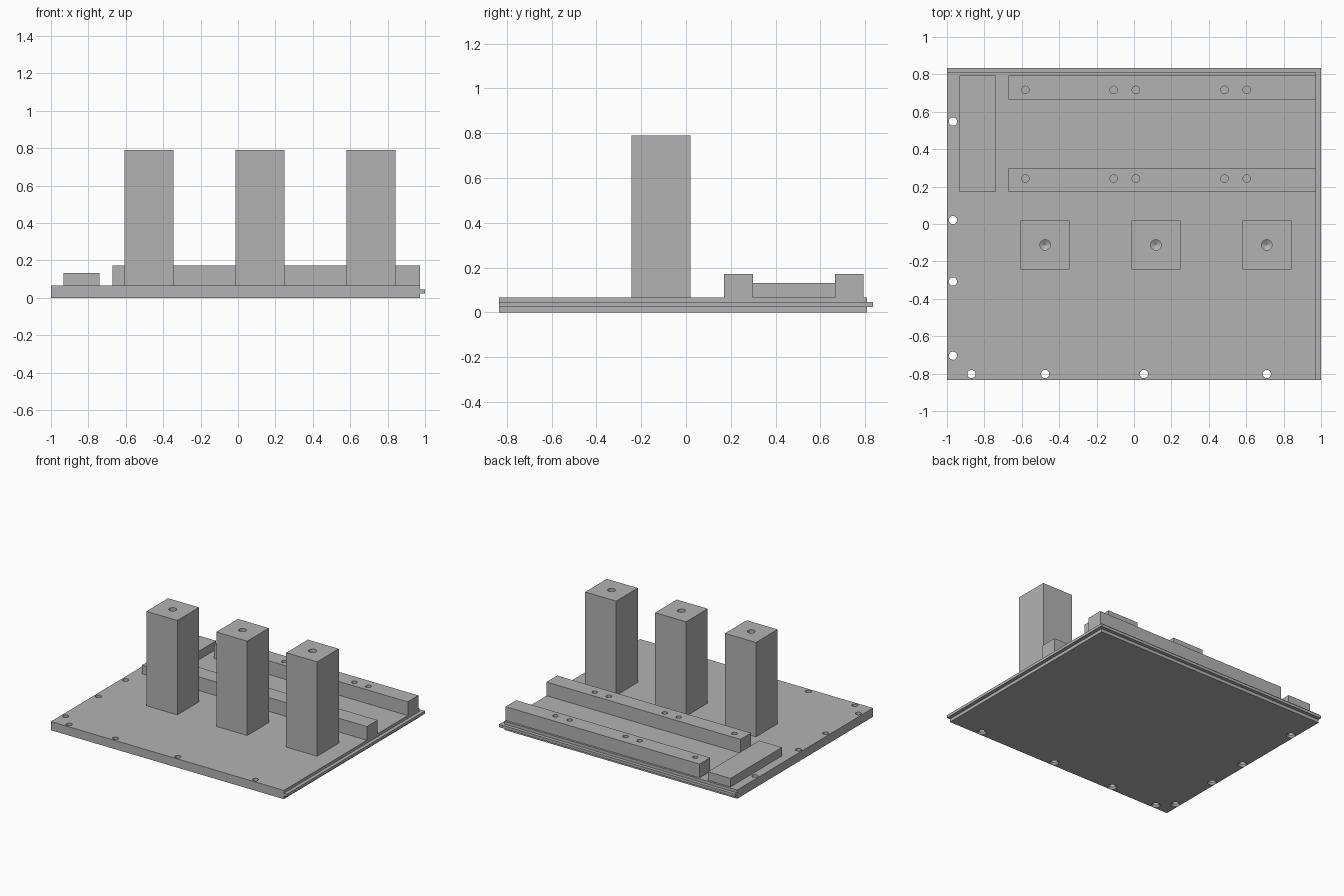
import bpy, bmesh
from mathutils import Matrix, Vector

if "Cube" in bpy.data.objects:
    bpy.data.objects.remove(bpy.data.objects["Cube"], do_unlink=True)

grey = bpy.data.materials.new("plain grey")
grey.use_nodes = True
colour = (0.45, 0.45, 0.45, 1)
grey.diffuse_color = colour
grey.node_tree.nodes["Principled BSDF"].inputs["Base Color"].default_value = colour


def make_object(name, bm):
    mesh = bpy.data.meshes.new(name)
    bm.to_mesh(mesh)
    bm.free()
    mesh.materials.append(grey)
    obj = bpy.data.objects.new(name, mesh)
    bpy.context.collection.objects.link(obj)
    return obj


def box(name, x, y, z):
    lo, hi = Vector((x[0], y[0], z[0])), Vector((x[1], y[1], z[1]))
    bm = bmesh.new()
    place = Matrix.Translation((lo + hi) / 2) @ Matrix.Diagonal((*(hi - lo), 1))
    bmesh.ops.create_cube(bm, size=1, matrix=place)
    return make_object(name, bm)


def drill(target, points, profile):
    """Cut round holes; profile lists (radius, height) from bottom to top."""
    bm = bmesh.new()
    steps = 32
    for px, py in points:
        rings = []
        for r, z in profile:
            ring = bmesh.ops.create_circle(
                bm, segments=steps, radius=r, matrix=Matrix.Translation((px, py, z)))
            rings.append(ring["verts"])
        for a, b in zip(rings, rings[1:]):
            for i in range(steps):
                j = (i + 1) % steps
                bm.faces.new((a[i], a[j], b[j], b[i]))
        bm.faces.new(rings[0][::-1])
        bm.faces.new(rings[-1])
    bmesh.ops.recalc_face_normals(bm, faces=bm.faces)
    cutter = make_object("hole_cutter", bm)
    cutter.hide_render = True
    mod = target.modifiers.new("holes", "BOOLEAN")
    mod.object = cutter
    mod.solver = "EXACT"
    bpy.ops.object.select_all(action="DESELECT")
    bpy.context.view_layer.objects.active = target
    target.select_set(True)
    bpy.ops.object.modifier_apply(modifier=mod.name)
    bpy.data.objects.remove(cutter, do_unlink=True)
    bpy.ops.object.shade_smooth_by_angle()


# Base board with edge holes countersunk from below
RIGHT, BACK, FRONT, TOP = 0.973, 0.809, -0.835, 0.067
board = box("base_board", (-1, RIGHT), (FRONT, BACK), (0, TOP))
edge_holes = [(-0.968, y) for y in (0.548, 0.021, -0.308, -0.704)]
edge_holes += [(x, -0.802) for x in (-0.869, -0.475, 0.053, 0.71)]
drill(board, edge_holes, [(0.036, -0.004), (0.022, 0.014), (0.022, 0.1)])

# Tongue along two edges
box("side_tongue", (RIGHT, 1), (FRONT, 0.835), (0.024, 0.045))
box("back_tongue", (-1, RIGHT), (BACK, 0.835), (0.024, 0.045))

# Drilled rails
for name, y0, hole_y in (("back_rail", 0.665, 0.717), ("inner_rail", 0.17, 0.243)):
    rail = box(name, (-0.671, RIGHT), (y0, y0 + 0.129), (TOP, 0.172))
    holes = [(x, hole_y) for x in (-0.581, -0.109, 0.01, 0.484, 0.603)]
    drill(rail, holes, [(0.02, 0.05), (0.02, 0.2)])

# Low end block
box("end_block", (-0.933, -0.741), (0.17, 0.794), (TOP, 0.132))

# Towers with a pointed blind hole in the top
for name, x in (("outer_tower", -0.475), ("middle_tower", 0.117), ("inner_tower", 0.71)):
    tower = box(name, (x - 0.131, x + 0.131), (-0.243, 0.019), (TOP, 0.79))
    drill(tower, [(x, -0.112)], [(0.001, 0.574), (0.028, 0.59), (0.028, 0.82)])
